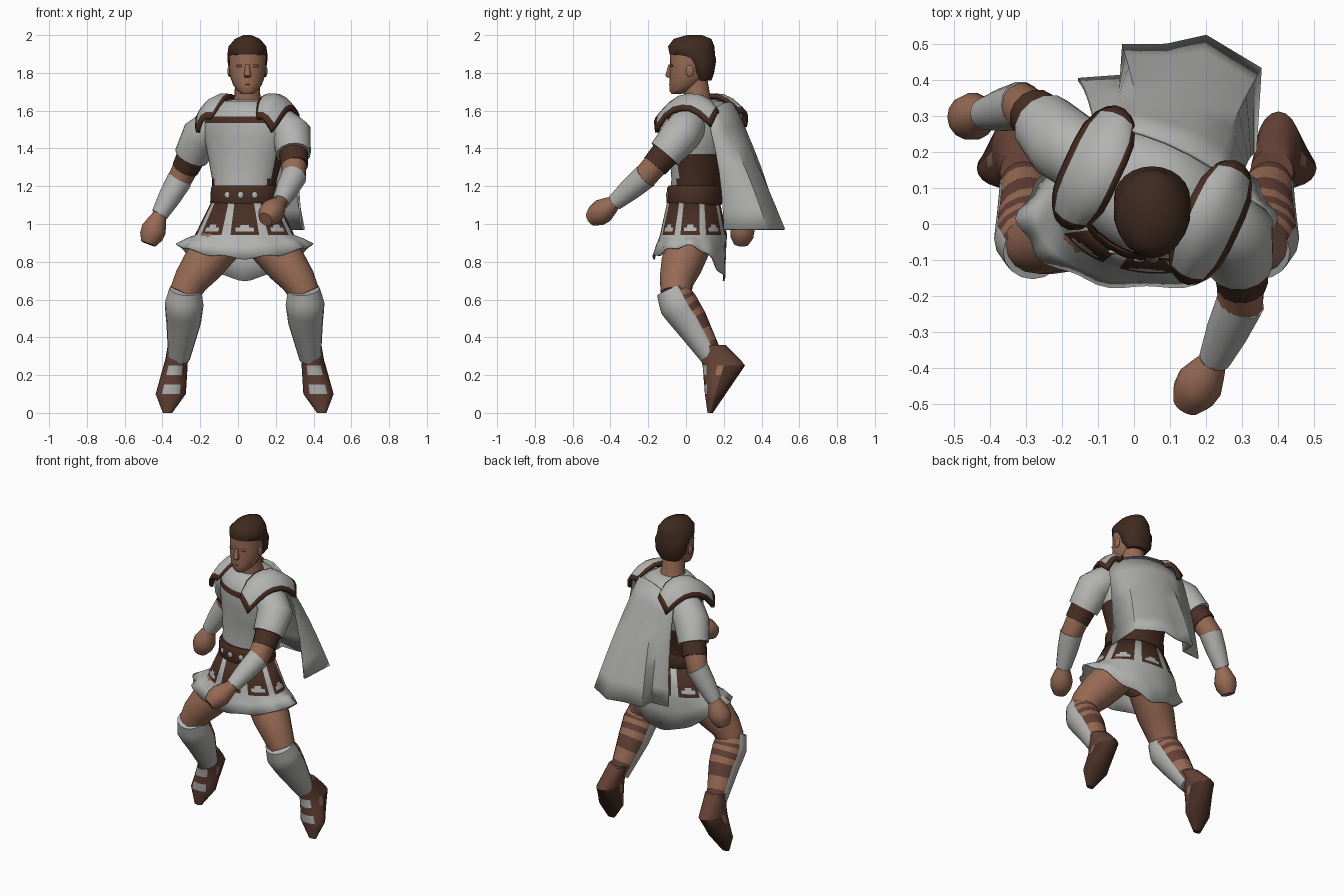
import bpy, bmesh, math
from mathutils import Vector

if "Cube" in bpy.data.objects:
    bpy.data.objects.remove(bpy.data.objects["Cube"])

def mat(name, *c):
    m = bpy.data.materials.new(name)
    m.diffuse_color = (*c, 1)
    m.use_nodes = True
    m.node_tree.nodes["Principled BSDF"].inputs["Base Color"].default_value = m.diffuse_color
    return m

WHITE = mat("white cloth", .45, .45, .44)
CAPE = mat("grey cape", .43, .43, .42)
SKIN = mat("skin", .31, .145, .09)
SHADE = mat("dark skin", .22, .1, .06)
BROWN = mat("brown leather", .065, .028, .017)
BOOT = mat("boot leather", .125, .052, .036)
HAIR = mat("dark hair", .05, .024, .014)
CX, HEAD_X = .035, .05    # middle of the legs, middle of the head

def skin(name, rows, mats, rule=None, closed=True, caps=True, thick=0, angle=50):
    """Skin rows of points; rule(row, column) picks the material slot."""
    bm = bmesh.new()
    v = [[bm.verts.new(p) for p in r] for r in rows]
    n = len(rows[0])
    for i in range(len(rows) - 1):
        for j in range(n if closed else n - 1):
            k = (j + 1) % n
            f = bm.faces.new((v[i][j], v[i][k], v[i+1][k], v[i+1][j]))
            f.material_index = rule(i, j) if rule else 0
    if closed and caps:
        for r, i in ((v[0], 0), (v[-1], len(rows) - 2)):
            bm.faces.new(r).material_index = rule(i, 0) if rule else 0
    bmesh.ops.recalc_face_normals(bm, faces=bm.faces)
    me = bpy.data.meshes.new(name)
    bm.to_mesh(me)
    bm.free()
    ob = bpy.data.objects.new(name, me)
    bpy.context.collection.objects.link(ob)
    for m in mats:
        me.materials.append(m)
    if thick:
        s = ob.modifiers.new("thickness", 'SOLIDIFY')
        s.thickness, s.offset = thick, 0
    bpy.ops.object.select_all(action='DESELECT')
    ob.select_set(True)
    bpy.context.view_layer.objects.active = ob
    bpy.ops.object.shade_smooth_by_angle(angle=math.radians(angle))

def turn(x, y, yaw):
    a = math.radians(yaw)
    return x*math.cos(a) - y*math.sin(a), x*math.sin(a) + y*math.cos(a)

def flat(cx, cy, z, rx, ry, yaw=0, n=24):
    """Level ellipse; sin = -1 is the front."""
    out = []
    for j in range(n):
        t = math.tau * j / n
        x, y = turn(rx * math.cos(t), ry * math.sin(t), yaw)
        out.append((cx + x, cy + y, z))
    return out

def front(j, n):
    return -math.sin(math.tau * (j + .5) / n)

def along(path, t):
    """Point at station t of a polyline."""
    i = min(int(t), len(path) - 2)
    return [a + (b - a) * (t - i) for a, b in zip(path[i], path[i+1])]

def resample(path, steps):
    return [along(path, k * (len(path) - 1) / steps) for k in range(steps + 1)]

def tube(name, path, mats, rule=None, n=14, mirror=False):
    """Round limb through (x, y, z, radius) stations."""
    pts = [Vector((2*CX - p[0] if mirror else p[0], p[1], p[2])) for p in path]
    rows = []
    for i, p in enumerate(pts):
        t = (pts[min(i+1, len(pts)-1)] - pts[max(i-1, 0)]).normalized()
        s = t.cross(Vector((0, -1, 0))).normalized()
        f, r = s.cross(t), path[i][3]
        rows.append([p + r*(s*math.cos(math.tau*j/n) - f*math.sin(math.tau*j/n)) for j in range(n)])
    skin(name, rows, mats, rule)

def ball(name, loc, size, m):
    rows = []
    for k in range(7):
        a = math.pi * (k + .15) / 6.3
        s = math.sin(a)
        rows.append(flat(loc[0], loc[1], loc[2] + size[2]*math.cos(a), size[0]*s, size[1]*s, 0, 12))
    skin(name, rows, [m])

# Tunic: leather on the lower sides and back, trim across the chest
def tunic_rule(i, j):
    f = front(j, 32)
    if i < 2:
        return int(f < .55 - .25*i)
    return int(i == 4 and f > .45)
rows = []
for z, rx, ry in ((1.15, .168, .13), (1.24, .175, .133), (1.37, .21, .15), (1.46, .235, .166), (1.535, .235, .169),
                  (1.57, .22, .165), (1.61, .19, .145), (1.65, .125, .11), (1.66, .07, .07)):
    k = min(1, (z - 1.15) / .3)
    rows.append(flat(.03 + .015*k, .05 + .03*k, z, rx, ry, -12 - 13*k, 32))
skin("tunic", rows, [WHITE, BROWN], tunic_rule)

# Shoulder plates with a leather border
US = [-1, -.88, -.6, -.3, 0, .3, .6, .88, 1]
VS = [-1, -.78, -.25, .25, .78, 1]
for side, name in ((-1, "right_shoulder_plate"), (1, "left_shoulder_plate")):
    rows = []
    for u in US:
        row = []
        for v in VS:
            x, y = turn(side * (.178 + .075*v*(1 - .5*u**4)), .178*u*(1 - .12*v*v), -25)
            row.append((HEAD_X + x, .08 + y, 1.682 - .12*u*u - .035*(v + .5)**2 + .03*max(u, 0)))
        rows.append(row)
    skin(name, rows, [WHITE, BROWN],
         lambda i, j: int(i in (0, len(US)-2) or j in (0, len(VS)-2)), closed=False, thick=.022)

# Neck, head, hair, face: stations are (y, z, half width, half depth)
def stack(name, stations, m):
    skin(name, [flat(HEAD_X, *s) for s in stations], [m])
stack("neck", [(.07, 1.62, .085, .08), (.06, 1.68, .068, .068), (.045, 1.77, .066, .068)], SKIN)
stack("head", [(-.05, 1.688, .03, .025), (-.03, 1.705, .052, .058), (-.005, 1.735, .075, .083),
               (.01, 1.78, .092, .097), (.02, 1.84, .098, .105), (.025, 1.92, .098, .108)], SKIN)
stack("hair", [(.09, 1.76, .065, .045), (.085, 1.8, .096, .064), (.07, 1.868, .106, .09), (.033, 1.898, .106, .12),
               (.028, 1.94, .1, .123), (.035, 1.98, .066, .1), (.045, 2, .02, .04)], HAIR)
stack("nose", [(-.085, 1.845, .01, .008), (-.09, 1.785, .019, .02), (-.083, 1.775, .014, .014)], SKIN)
ball("mouth", (HEAD_X, -.076, 1.738), (.022, .014, .005), SHADE)
for s in (-1, 1):
    ball("ear", (HEAD_X + s*.096, .02, 1.81), (.01, .022, .032), SKIN)
    ball("eye", (HEAD_X + s*.038, -.074, 1.838), (.022, .008, .008), SHADE)

# Belt with studs
skin("belt", [flat(CX, .045, z, .172 + e, .137 + e, -8) for z, e in
              ((1.1, .004), (1.115, .012), (1.19, .008), (1.205, -.002))], [BROWN])
for k in (-1, 0, 1):
    x, y = turn(k * .072, -.145 + .012*k*k, -8)
    ball("belt_stud", (CX + x, .045 + y, 1.153), (.017, .008, .018), WHITE)

# Skirt: leather flaps above, wavy uneven hem below
N = 64
def skirt_rule(i, j):
    """Eight flaps; each row lists the white columns of a flap."""
    white = ((0, 7), (0, 7, 3, 4), (0, 7, 2, 3, 4, 5), (0, 7), range(8), range(8))
    return int((j + 3) % 8 not in white[i])
rows = [flat(CX, .04, z, .174 + .5*(1.115 - z), .135 + .21*(1.115 - z), -8, N) for z in (1.115, .995, .98, .96, .94)]
hem, mid = [], []
for j in range(N):
    c, s = math.cos(math.tau * j / N), math.sin(math.tau * j / N)
    wave = math.cos(10 * math.tau * j / N)
    z = .885 - (.065 if s < 0 else .18)*s*s + .008*wave
    hem.append((CX + .35*c*(1 + .035*wave), .015 + .19*s*(1 + .035*wave), z))
    mid.append((CX + .305*c, .025 + .182*s, (z + .95) / 2))
skin("skirt", rows + [mid, hem], [WHITE, BROWN], skirt_rule, caps=False, thick=.008)
ball("hips", (CX, .04, .95), (.2, .13, .13), SKIN)

# Legs, mirrored about the hips
THIGH = [(-.05, .04, .95, .12), (-.19, -.025, .78, .11), (-.25, -.05, .7, .092), (-.285, -.055, .63, .08)]
SHIN = [(-.278, -.075, .655, .085), (-.285, -.04, .575, .103), (-.288, .022, .485, .093), (-.312, .14, .29, .058)]
FOOT = [(.128, 0, .025, .014), (.155, .1, .08, .055), (.2, .25, .064, .112), (.185, .28, .06, .105), (.143, .36, .06, .066)]
def shin_rule(i, j):
    return 0 if front(j, 16) > -.45 else 2 - i % 2
def boot_rule(i, j):
    f = front(j, 20)
    if f < -.1 and i < 6:
        return 1
    if i == 5 and f < .2:
        return 3
    return 2 if i in (3, 5) and f > .8 else 0
for side, mir in (("right", False), ("left", True)):
    tube(side + "_thigh", THIGH, [SKIN], mirror=mir)
    tube(side + "_greave", resample(SHIN, 9), [WHITE, SKIN, BOOT], shin_rule, 16, mir)
    sign = 1 if mir else -1
    skin(side + "_boot", [flat(CX + sign*(.408 - .17*z), y, z, rx, ry, 0, 20) for y, z, rx, ry in resample(FOOT, 12)],
         [BOOT, BROWN, WHITE, SKIN], boot_rule)

# Arms: joints are collar, shoulder, elbow, wrist, knuckles
ARMS = {"right": [(-.08, .14, 1.55), (-.195, .22, 1.465), (-.3, .33, 1.25), (-.415, .305, 1.05), (-.475, .292, .895)],
        "left": [(.18, .04, 1.55), (.285, -.025, 1.475), (.303, -.2, 1.265), (.224, -.375, 1.115), (.145, -.503, 1.025)]}
# Each piece runs evenly from one joint station to another with these radii
PIECES = [("sleeve", 0, 1.5, WHITE, (.08, .1, .106, .092)), ("cuff", 1.45, 1.8, BROWN, (.078, .072)),
          ("forearm", 1.6, 3.1, SKIN, (.07, .064, .052, .038)), ("bracer", 2.08, 3, WHITE, (.068, .06, .045)),
          ("fist", 3, 4, SKIN, (.036, .052, .066, .062, .04))]
for side, joints in ARMS.items():
    for piece, t0, t1, m, radii in PIECES:
        last = len(radii) - 1
        tube(side + "_" + piece, [along(joints, t0 + (t1 - t0)*k/last) + [r] for k, r in enumerate(radii)], [m])

# Cape: straight folds from an arched shoulder line to the hem
HEM = [(-.155, .4), (-.035, .41), (-.03, .495), (.09, .495), (.2, .52), (.35, .43), (.335, .2)]
rows = []
for k in range(7):
    t, row = k / 6, []
    for j, (x, y) in enumerate(HEM):
        u = j / 6
        arch = math.sin(math.pi * u)
        top = Vector((-.11 + .4*u, .28 - .17*u + .03*arch, 1.585 + .06*arch))
        row.append(top.lerp(Vector((x, y, .97)), t) + Vector((0, .02*math.sin(math.pi*t), 0)))
    rows.append(row)
skin("cape", rows, [CAPE], closed=False, thick=.01, angle=35)
